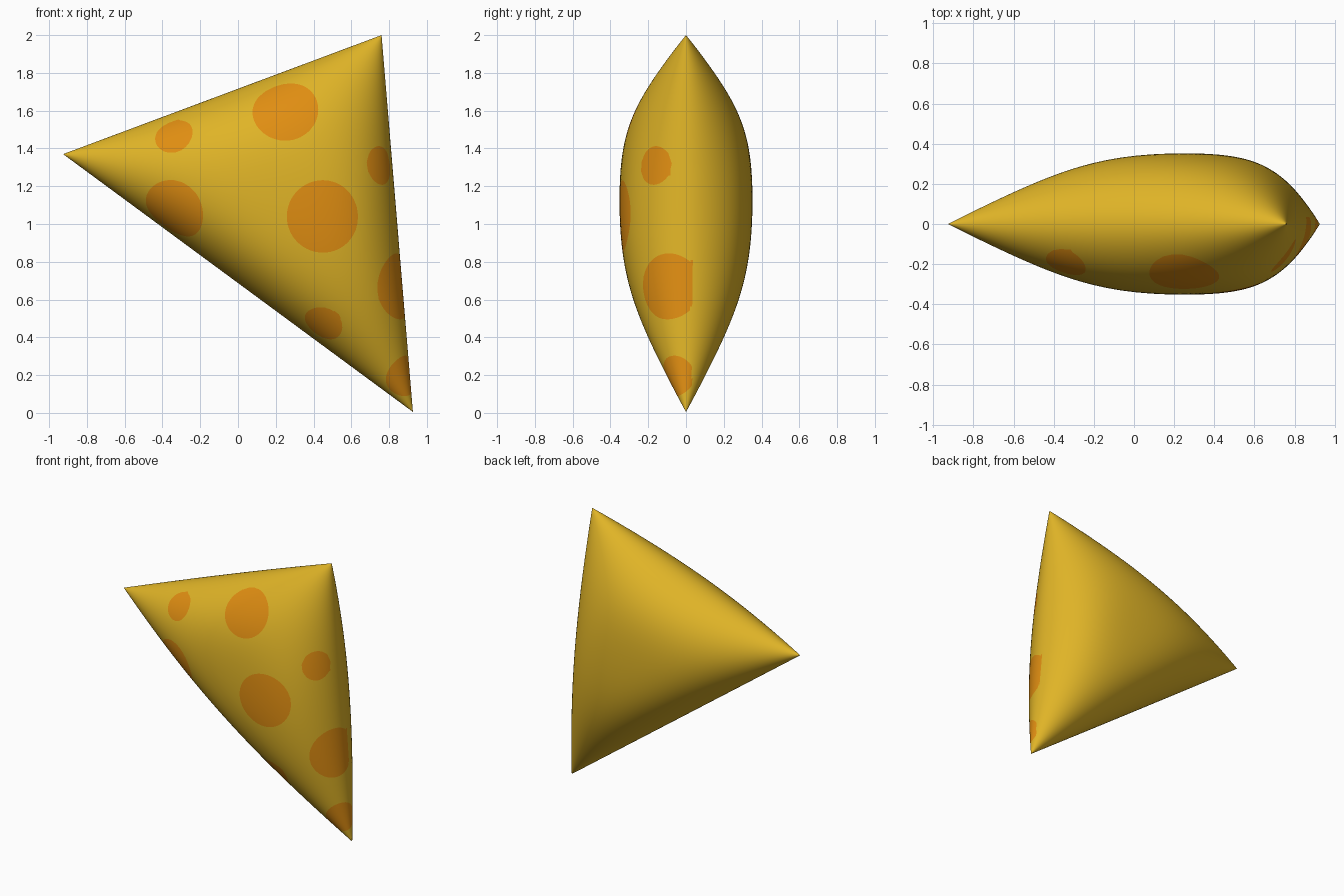
import bpy, bmesh, math
from mathutils import Vector

if "Cube" in bpy.data.objects:
    bpy.data.objects.remove(bpy.data.objects["Cube"])

# Corners of the triangle in the x-z plane
A, B, C = Vector((-0.926, 1.37)), Vector((0.76, 2.0)), Vector((0.926, 0.005))
MID = (A + B + C) / 3
DEPTH = 0.352
RINGS, SIDE = 96, 48


def cross(u, v):
    return u.x * v.y - u.y * v.x


def half_thickness(p):
    """Pillow bulge: round along the sides, conical at the corners."""
    area = cross(B - A, C - A)
    a = cross(B - p, C - p) / area
    b = cross(C - p, A - p) / area
    u = min(1, max(0, 27 * a * b * (1 - a - b)))
    return DEPTH * math.sqrt(u) * (1 + 0.25 * u * (1 - u))


def material(name, rgb):
    m = bpy.data.materials.new(name)
    m.diffuse_color = (*rgb, 1)
    m.use_nodes = True
    m.node_tree.nodes["Principled BSDF"].inputs["Base Color"].default_value = m.diffuse_color
    return m


# Outline points, packed closer towards the corners
outline = []
for p, q in ((A, B), (B, C), (C, A)):
    for i in range(SIDE):
        outline.append(p.lerp(q, (1 - math.cos(math.pi * i / SIDE)) / 2))

# Body: rings grow from the front centre to the outline, then shrink to the back
bm = bmesh.new()
rings = []
for k in range(1, RINGS):
    t = math.pi * k / RINGS
    side = -1 if k < RINGS / 2 else 1
    ring = []
    for p in outline:
        f = MID.lerp(p, math.sin(t))
        y = 0 if k == RINGS // 2 else side * half_thickness(f)
        ring.append(bm.verts.new((f.x, y, f.y)))
    rings.append(ring)
front = bm.verts.new((MID.x, -DEPTH, MID.y))
back = bm.verts.new((MID.x, DEPTH, MID.y))
n = len(outline)
for j in range(n):
    j2 = (j + 1) % n
    bm.faces.new((front, rings[0][j], rings[0][j2]))
    bm.faces.new((back, rings[-1][j2], rings[-1][j]))
    for r, s in zip(rings, rings[1:]):
        bm.faces.new((r[j], s[j], s[j2], r[j2]))

# Spots: x, z, radius of balls centred on the front surface
SPOTS = [(0.45, 1.04, 0.192), (0.25, 1.605, 0.175), (-0.34, 1.47, 0.104),
         (-0.34, 1.07, 0.17), (0.755, 1.31, 0.103), (0.85, 0.67, 0.175),
         (0.45, 0.47, 0.106), (0.885, 0.195, 0.108)]
BACK_LIMIT = 0.03
balls = [(Vector((x, -half_thickness(Vector((x, z))), z)), r) for x, z, r in SPOTS]

# Cut each spot rim into the surface
for c, r in balls:
    rim = []
    for e in list(bm.edges):
        v, w = e.verts
        dv, dw = (v.co - c).length - r, (w.co - c).length - r
        if dv * dw < 0 and min(v.co.y, w.co.y) < BACK_LIMIT:
            rim.append(bmesh.utils.edge_split(e, v, dv / (dv - dw))[1])
    bmesh.ops.connect_verts(bm, verts=rim)

for f in bm.faces:
    m = f.calc_center_median()
    f.smooth = True
    f.material_index = int(m.y < BACK_LIMIT and any((m - c).length < r for c, r in balls))
bmesh.ops.recalc_face_normals(bm, faces=bm.faces[:])

mesh = bpy.data.meshes.new("spotted_triangle")
bm.to_mesh(mesh)
bm.free()
mesh.materials.append(material("golden yellow", (0.74, 0.455, 0.02)))
mesh.materials.append(material("orange spots", (0.745, 0.27, 0.006)))
bpy.context.collection.objects.link(bpy.data.objects.new("spotted_triangle", mesh))
